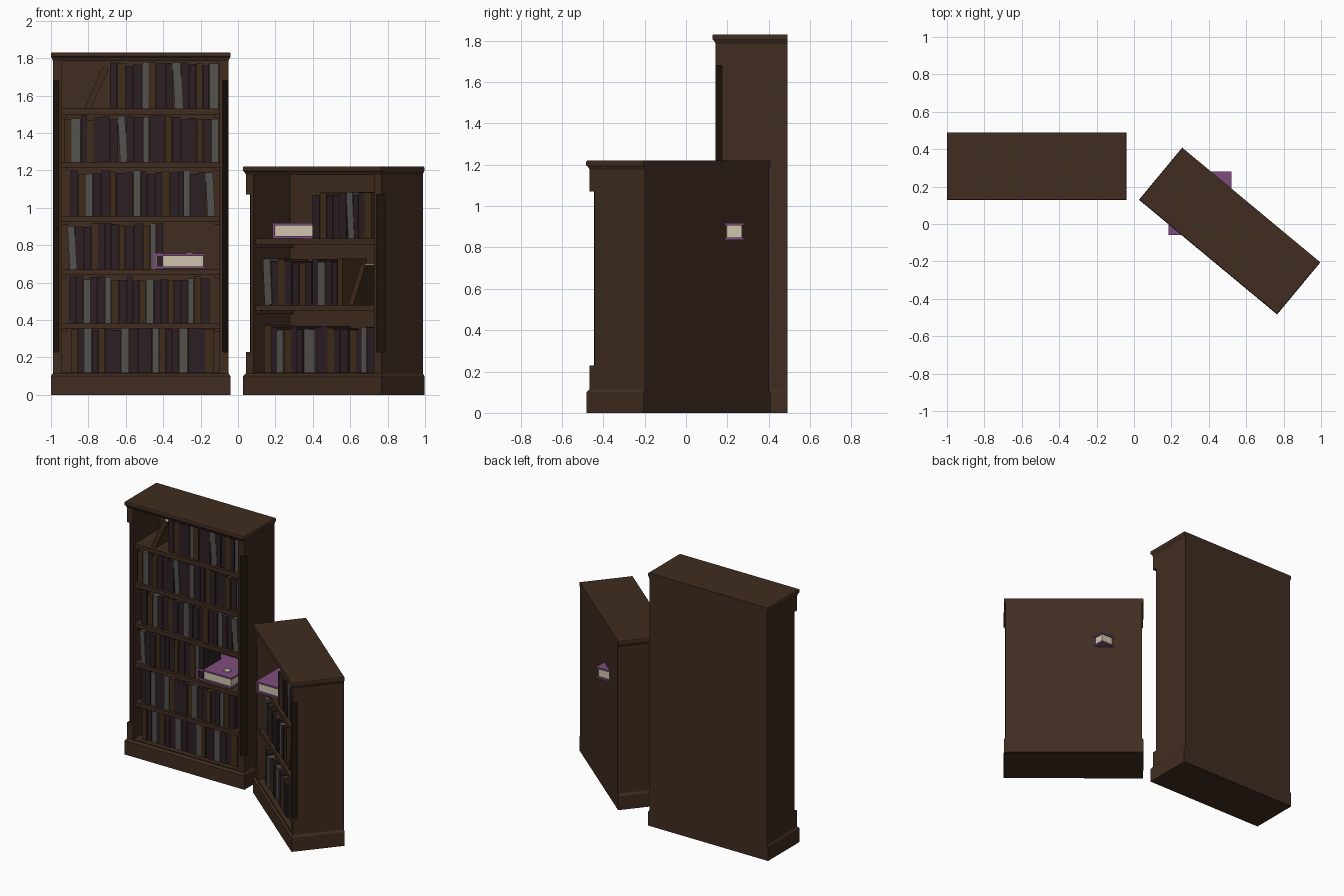
import bpy, bmesh, math, random
from mathutils import Matrix, Vector

if "Cube" in bpy.data.objects:
    bpy.data.objects.remove(bpy.data.objects["Cube"])

random.seed(4)


def mat(name, r, g, b):
    m = bpy.data.materials.new(name)
    m.diffuse_color = (*[(c / 255) ** 2.2 for c in (r, g, b)], 1)
    m.use_nodes = True
    m.node_tree.nodes["Principled BSDF"].inputs["Base Color"].default_value = m.diffuse_color
    return m


WOOD = mat("dark wood", 66, 48, 37)
TRIM = mat("shadow trim", 36, 27, 20)
PLUM = mat("dark plum cover", 48, 37, 41)
GREY = mat("grey cover", 86, 83, 79)
BROWN = mat("brown cover", 66, 48, 32)
PURPLE = mat("purple cover", 126, 78, 124)
PAPER = mat("cream paper", 205, 196, 172)


class Part:
    """Collects prisms into one named object."""

    def __init__(self, name, place=Matrix()):
        self.name, self.place, self.bm, self.mats = name, place, bmesh.new(), []

    def prism(self, plan, z0, z1, m, top=None, turn=Matrix(), trim=None):
        for k in (m, TRIM if trim is not None else m):
            if k not in self.mats:
                self.mats.append(k)
        lo = [self.bm.verts.new(turn @ Vector((x, y, z0))) for x, y in plan]
        hi = [self.bm.verts.new(turn @ Vector((x, y, z1))) for x, y in top or plan]
        n = len(plan)
        faces = [self.bm.faces.new(lo[::-1]), self.bm.faces.new(hi)]
        faces += [self.bm.faces.new((lo[i], lo[(i + 1) % n], hi[(i + 1) % n], hi[i]))
                  for i in range(n)]
        for f in faces:
            f.material_index = self.mats.index(m)
        if trim is not None:
            faces[2 + trim].material_index = self.mats.index(TRIM)

    def box(self, x0, x1, y0, y1, z0, z1, m, turn=Matrix()):
        self.prism([(x0, y0), (x1, y0), (x1, y1), (x0, y1)], z0, z1, m, turn=turn)

    def done(self):
        bmesh.ops.recalc_face_normals(self.bm, faces=self.bm.faces)
        me = bpy.data.meshes.new(self.name)
        self.bm.to_mesh(me)
        self.bm.free()
        for m in self.mats:
            me.materials.append(m)
        ob = bpy.data.objects.new(self.name, me)
        ob.matrix_world = self.place
        bpy.context.collection.objects.link(ob)


def rect(w, front, back=0.18):
    return [(-w, front), (w, front), (w, back), (-w, back)]


def bookcase(label, place, height, shelves):
    # plinth with a sloped upper edge
    p = Part(label + "_plinth", place)
    p.prism(rect(.48, -.18), 0, .10, WOOD)
    p.prism(rect(.48, -.18), .10, .115, WOOD, top=rect(.47, -.168))
    p.box(-.42, .42, -.165, .14, .115, .12, WOOD)
    p.done()

    # stepped crown with softened edges
    p = Part(label + "_crown", place)
    p.prism(rect(.469, -.167), height - .045, height - .03, WOOD, top=rect(.475, -.174))
    p.prism(rect(.475, -.174), height - .03, height - .022, WOOD, top=rect(.48, -.182))
    p.prism(rect(.48, -.182), height - .022, height - .005, WOOD)
    p.prism(rect(.48, -.182), height - .005, height, WOOD, top=rect(.477, -.179))
    p.done()

    # sides with full blocks at the ends and a dark chamfered corner between
    for side, s in (("left", -1), ("right", 1)):
        p = Part(f"{label}_{side}_side", place)
        full = [(s * .42, -.168), (s * .47, -.168), (s * .47, .18), (s * .42, .18)]
        cut = [(s * .42, -.168), (s * .438, -.168), (s * .47, -.136),
               (s * .47, .18), (s * .42, .18)]
        p.prism(full, .115, .23, WOOD)
        p.prism(cut, .23, height - .15, WOOD, trim=1)
        p.prism(full, height - .15, height - .045, WOOD)
        p.done()

    # back panel
    p = Part(label + "_back", place)
    p.box(-.42, .42, .14, .18, .115, height - .045, WOOD)
    p.done()

    # shelves on side cleats
    p = Part(label + "_shelves", place)
    for z in shelves:
        p.box(-.42, .42, -.15, .14, z - .03, z, WOOD)
        for s in (-1, 1):
            a, b = sorted((s * .42, s * .395))
            p.box(a, b, -.14, .14, z - .048, z - .03, WOOD)
    p.done()


def book_row(name, place, z, u0, u1, code, lean=None):
    """One letter per book: D plum, G grey, B brown; lower case tilts a little."""
    p = Part(name, place)
    widths = [random.uniform(.8, 1.2) for _ in code]
    k = (u1 - u0) / sum(widths)
    u = u0
    for c, w in zip(code, widths):
        w *= k
        h = random.uniform(.225, .25)
        front = -.13 + random.uniform(-.006, .006)
        turn = Matrix()
        if c.islower():
            turn = Matrix.Translation((u + .01, 0, z)) @ Matrix.Rotation(
                math.radians(-3), 4, 'Y') @ Matrix.Translation((-u, 0, -z))
        m = {"D": PLUM, "G": GREY, "B": BROWN}[c.upper()]
        p.box(u, u + w - .002, front, front + .2, z, z + h, m, turn)
        u += w
    if lean:    # one book slumped sideways, paper showing at its top
        at, angle = lean
        turn = Matrix.Translation((at, 0, z + .008)) @ Matrix.Rotation(
            math.radians(angle), 4, 'Y')
        p.box(0, .034, -.13, .07, 0, .232, BROWN, turn)
        p.box(.006, .028, -.12, .06, .232, .234, PAPER, turn)
    p.done()


def flat_book(name, x0, x1, y0, y1, z0, z1):
    # two covers, a spine on the left and inset paper
    p = Part(name)
    t = .012
    p.box(x0, x1, y0, y1, z0, z0 + t, PURPLE)
    p.box(x0, x1, y0, y1, z1 - t, z1, PURPLE)
    p.box(x0, x0 + t, y0, y1, z0 + t, z1 - t, PURPLE)
    p.box(x0 + t, x1 - .01, y0 + .01, y1 - .01, z0 + t, z1 - t, PAPER)
    p.done()


# placement of both cases
TALL = Matrix.Translation((-.52, .31, 0))
LOW = Matrix.Translation((.512, -.037, 0)) @ Matrix.Rotation(math.radians(-39.7), 4, 'Z')
bookcase("tall_case", TALL, 1.83, (.385, .67, .955, 1.245, 1.53))
bookcase("low_case", LOW, 1.22, (.48, .835))

# upright books: shelf height, start, end, colours, slumped book
tall_rows = [
    (.12, -.37, .39, "BDGDBDDGDDDGBDDGDDB", None),
    (.385, -.38, .37, "DDGDDGBDDDBGDDBDDGBD", None),
    (.67, -.39, .12, "gDDBDDDBDDBGD", None),
    (.955, -.375, .39, "DBGDDBDDGDDDBDDGDDg", None),
    (1.245, -.41, .418, "BGDBDDDgDDGDDBDDDBDG", None),
    (1.53, -.165, .418, "DBDDGBDDgDDBDG", (-.30, 24)),
]
low_rows = [
    (.12, -.38, .39, "BDGBDDGGDDBDDBDGD", None),
    (.48, -.38, .17, "gDBDDBDDGDDB", (.21, 22)),
    (.835, -.04, .37, "DBDDDgDDB", None),
]
for label, place, rows in (("tall", TALL, tall_rows), ("low", LOW, low_rows)):
    for i, row in enumerate(rows):
        book_row(f"{label}_books_row_{i + 1}", place, *row)

# large purple books lying flat, the second one pokes through the low case
flat_book("purple_book_tall_case", -.455, -.175, .175, .448, .675, .755)
flat_book("purple_book_low_case", .185, .522, -.058, .28, .837, .918)
p = Part("cover_ornament")
p.box(-.28, -.24, .23, .27, .755, .762, PAPER)
p.done()
